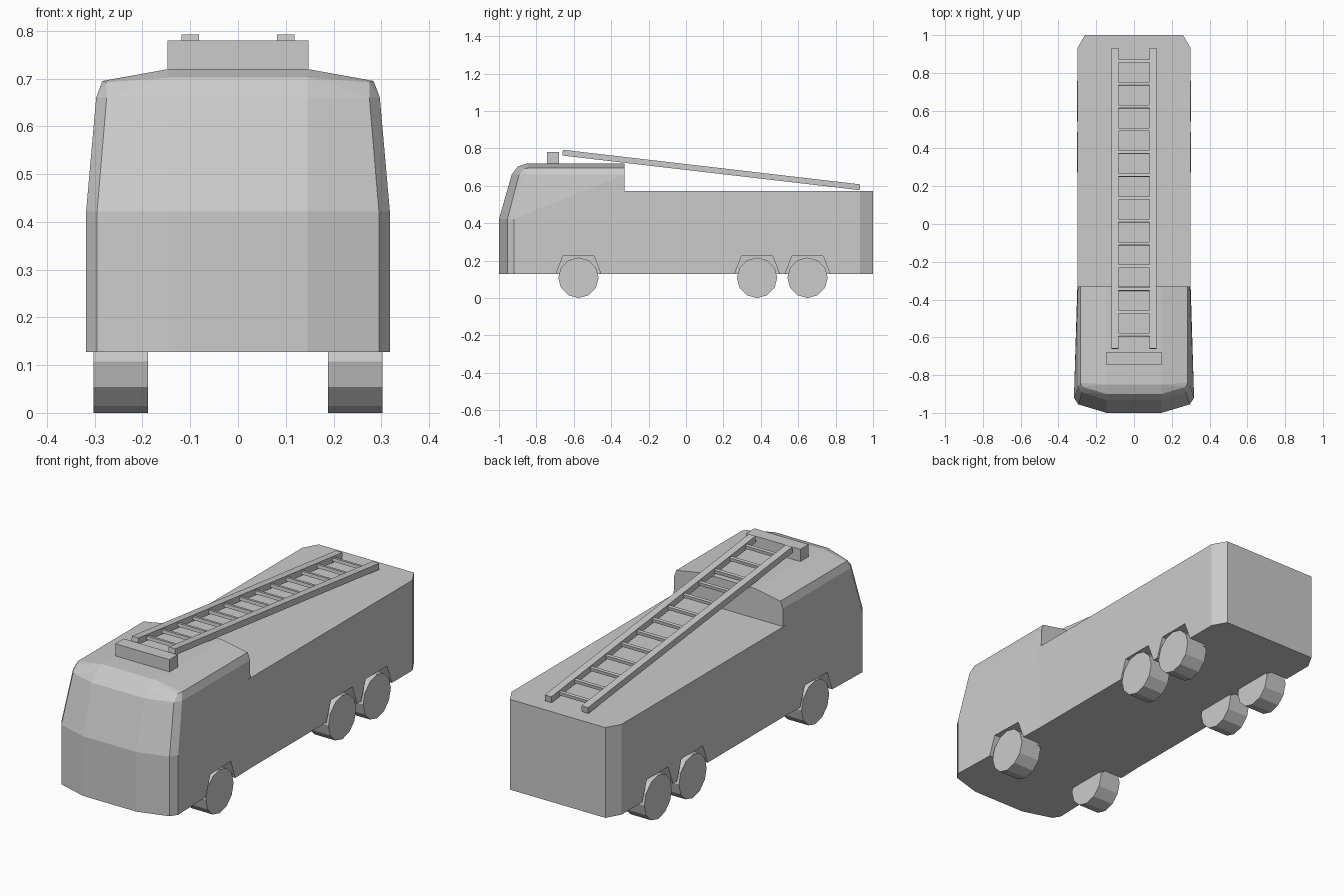
import bpy, bmesh, math
from mathutils import Vector

if "Cube" in bpy.data.objects:
    bpy.data.objects.remove(bpy.data.objects["Cube"])


def hull_object(name, groups):
    """One object made of a convex solid per point group."""
    me = bpy.data.meshes.new(name)
    for pts in groups:
        bm = bmesh.new()
        bm.from_mesh(me)
        new = [bm.verts.new(p) for p in pts]
        bmesh.ops.convex_hull(bm, input=new)
        bmesh.ops.dissolve_limit(bm, angle_limit=0.01, verts=bm.verts, edges=bm.edges)
        bmesh.ops.recalc_face_normals(bm, faces=bm.faces)
        bm.to_mesh(me)
        bm.free()
    ob = bpy.data.objects.new(name, me)
    bpy.context.collection.objects.link(ob)
    return ob


def mirror(pts):
    return [(s * x, y, z) for x, y, z in pts for s in (1, -1)]


def boolean(target, tool, op):
    m = target.modifiers.new(op, 'BOOLEAN')
    m.operation, m.object, m.solver = op, tool, 'EXACT'
    bpy.context.view_layer.objects.active = target
    bpy.ops.object.modifier_apply(modifier=m.name)
    bpy.data.objects.remove(tool)


def box(name, loc, size, tilt=0):
    bpy.ops.mesh.primitive_cube_add(size=1, location=loc, rotation=(tilt, 0, 0))
    ob = bpy.context.object
    ob.name, ob.scale = name, size
    return ob


BOTTOM, CAB_BACK, AXLES = 0.128, -0.33, (-0.575, 0.38, 0.65)

# Cab: tapered, faceted front and rounded roof
plan = [(0.30, CAB_BACK), (0.318, -0.92), (0.295, -0.955), (0.145, -1.0)]
cab = [(x, y, z) for z in (BOTTOM, 0.422) for x, y in plan]
cab += [(0.297, CAB_BACK, 0.66), (0.297, -0.86, 0.66), (0.275, -0.892, 0.66), (0.145, -0.932, 0.66)]
cab += [(0.284, CAB_BACK, 0.695), (0.284, -0.84, 0.695), (0.275, -0.862, 0.692), (0.145, -0.90, 0.702)]
cab += [(0.145, CAB_BACK, 0.72), (0.145, -0.85, 0.72)]
cab_part = hull_object("cab", [mirror(cab)])

# Rear body with chamfered back corners
rear = [(x, y, z) for z in (BOTTOM, 0.573)
        for x, y in ((0.30, CAB_BACK - 0.02), (0.30, 0.93), (0.26, 1.0))]
body = hull_object("truck_body", [mirror(rear)])
boolean(body, cab_part, 'UNION')

# Wheel arch recesses
arches = [[(s * x, a + d * w, z) for x in (0.20, 0.40) for d in (1, -1)
           for w, z in ((0.129, 0.105), (0.083, 0.225))]
          for a in AXLES for s in (1, -1)]
boolean(body, hull_object("arch_cutter", arches), 'DIFFERENCE')

# Wheels
for a in AXLES:
    for s in (1, -1):
        bpy.ops.mesh.primitive_cylinder_add(vertices=12, radius=0.108, depth=0.115,
                                            location=(s * 0.2455, a, 0.108),
                                            rotation=(0, math.pi / 2, 0))
        bpy.context.object.name = "wheel"

# Roof light bar
box("light_bar", (0, -0.712, 0.747), (0.295, 0.065, 0.066))

# Sloping ladder: two rails and thirteen rungs
front, back = Vector((0, -0.66, 0.777)), Vector((0, 0.93, 0.592))
run = back - front
tilt = math.atan2(run.z, run.y)
for s in (1, -1):
    box("ladder_rail", (front + back) / 2 + Vector((s * 0.1, 0, 0)),
        (0.036, run.length, 0.031), tilt)
for i in range(13):
    y = -0.587 + i * 0.1208
    p = front + run * ((y - front.y) / run.y)
    box("ladder_rung", p, (0.17, 0.016, 0.016), tilt)
